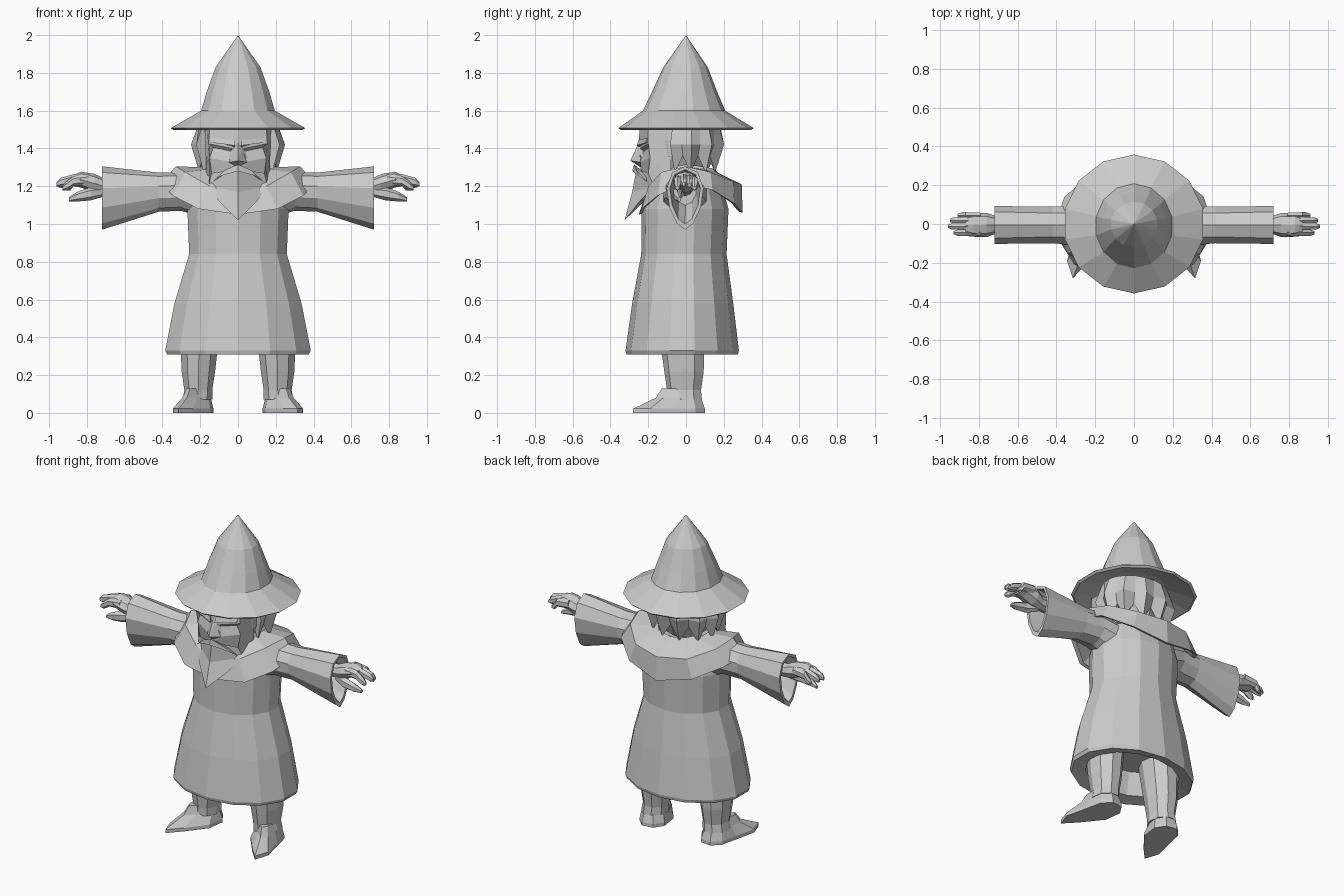
import bpy, bmesh, math
from mathutils import Vector

mat = bpy.data.materials.new("plain grey")
mat.diffuse_color = (0.6, 0.6, 0.6, 1)


def finish(name, bm, mirror=False):
    bmesh.ops.remove_doubles(bm, verts=bm.verts, dist=0.0005)
    bmesh.ops.recalc_face_normals(bm, faces=bm.faces)
    me = bpy.data.meshes.new(name)
    bm.to_mesh(me)
    bm.free()
    me.materials.append(mat)
    ob = bpy.data.objects.new(name, me)
    bpy.context.collection.objects.link(ob)
    if mirror:
        ob.modifiers.new("mirror", "MIRROR").use_mirror_merge = False
    return ob


def loft(name, rings, mirror=False, caps=(True, True)):
    """Skin closed rings of equal point count."""
    bm = bmesh.new()
    vs = [[bm.verts.new(p) for p in r] for r in rings]
    n = len(rings[0])
    for a, b in zip(vs, vs[1:]):
        for i in range(n):
            j = (i + 1) % n
            bm.faces.new((a[i], a[j], b[j], b[i]))
    if caps[0]:
        bm.faces.new(vs[0][::-1])
    if caps[1]:
        bm.faces.new(vs[-1])
    return finish(name, bm, mirror)


def faces(name, verts, polys, mirror=False):
    bm = bmesh.new()
    v = [bm.verts.new(p) for p in verts]
    for p in polys:
        bm.faces.new([v[i] for i in p])
    return finish(name, bm, mirror)


def level(z, rx, y0, y1, n=14, x=0.0):
    """Horizontal oval spanning y0..y1."""
    return [(x + rx * math.sin(t), (y0 + y1) / 2 - (y1 - y0) / 2 * math.cos(t), z)
            for t in (2 * math.pi * i / n for i in range(n))]


def upright(x, y0, y1, z0, z1, n=10, egg=0.0):
    """Oval across the arm, optionally narrowed towards the bottom."""
    pts = []
    for i in range(n):
        t = 2 * math.pi * i / n
        w = 1 + egg * (math.cos(t) - 0.4)
        pts.append((x, (y0 + y1) / 2 + (y1 - y0) / 2 * math.sin(t) * w,
                    (z0 + z1) / 2 + (z1 - z0) / 2 * math.cos(t)))
    return pts


def tube(name, path, n=6, mirror=True):
    """Finger-like bar; path holds (x, y, z, half width, half height)."""
    loft(name, [upright(x, y - w, y + w, z - h, z + h, n) for x, y, z, w, h in path], mirror)


# Robe with a hollow hem
loft("robe", [level(0.46, 0.26, -0.20, 0.18), level(0.325, 0.30, -0.24, 0.21),
              level(0.31, 0.385, -0.315, 0.275), level(0.33, 0.395, -0.32, 0.28),
              level(0.58, 0.345, -0.285, 0.25), level(0.84, 0.265, -0.237, 0.215),
              level(1.08, 0.275, -0.235, 0.225), level(1.20, 0.25, -0.20, 0.19),
              level(1.27, 0.14, -0.13, 0.13)])

# Legs
loft("leg", [level(0.07, 0.08, -0.10, 0.09, 9, 0.215), level(0.12, 0.075, -0.10, 0.085, 9, 0.21),
             level(0.22, 0.09, -0.115, 0.10, 9, 0.21), level(0.48, 0.11, -0.15, 0.11, 9, 0.20)], True)

# Shoes, turned outwards with a pointed toe
sole = [(0.315, -0.28), (0.24, -0.20), (0.145, -0.08), (0.13, 0.03), (0.17, 0.09),
        (0.24, 0.10), (0.29, 0.05), (0.315, -0.06), (0.345, -0.19)]
upper = [(0.27, -0.16), (0.215, -0.11), (0.155, -0.04), (0.145, 0.02), (0.18, 0.075),
         (0.235, 0.08), (0.28, 0.04), (0.29, -0.04), (0.295, -0.12)]
loft("shoe", [[(x, y, 0) for x, y in sole], [(x, y, 0.022) for x, y in sole],
              [(x, y, 0.08) for x, y in upper],
              [(0.22 + (x - 0.22) * 0.7, y * 0.8, 0.13) for x, y in upper]], True)

# Sleeves with an open, drooping cuff
loft("sleeve", [upright(0.18, -0.13, 0.12, 1.03, 1.25), upright(0.30, -0.115, 0.10, 1.07, 1.275),
                upright(0.42, -0.105, 0.095, 1.065, 1.272, egg=0.1),
                upright(0.72, -0.11, 0.10, 0.97, 1.305, egg=0.25),
                upright(0.72, -0.092, 0.082, 1.00, 1.288, egg=0.25),
                upright(0.55, -0.06, 0.055, 1.10, 1.26)], True)

# Hands: palm, fingers and thumb
tube("palm", [(0.50, -0.005, 1.19, 0.045, 0.045), (0.71, -0.005, 1.20, 0.045, 0.042),
              (0.76, -0.005, 1.215, 0.062, 0.05), (0.83, -0.005, 1.235, 0.06, 0.042),
              (0.87, -0.005, 1.23, 0.045, 0.03)], 8)
for i, (y, end, drop) in enumerate([(-0.045, 0.93, 0.03), (-0.012, 0.96, 0.01),
                                    (0.018, 0.95, 0.015), (0.044, 0.91, 0.03)]):
    tube("finger_%d" % (i + 1), [(0.79, y, 1.235, 0.016, 0.028), (0.87, y, 1.242 - drop / 2, 0.020, 0.027),
                                 (end - 0.02, y, 1.23 - drop, 0.019, 0.024),
                                 (end, y, 1.22 - drop, 0.009, 0.011)])
tube("thumb", [(0.71, -0.02, 1.17, 0.02, 0.025), (0.78, -0.045, 1.16, 0.027, 0.035),
               (0.85, -0.045, 1.145, 0.022, 0.026), (0.895, -0.035, 1.13, 0.010, 0.012)])


# Shoulder cape: half outlines from front to back, mirrored into full rings
def both(half):
    return half + [(-x, y, z) for x, y, z in half[-2:0:-1]]


neck = both([(0, -0.14, 1.24), (0.10, -0.13, 1.27), (0.16, -0.06, 1.29), (0.165, 0.01, 1.30),
             (0.15, 0.09, 1.29), (0.10, 0.15, 1.28), (0, 0.17, 1.27)])
mid = both([(0, -0.215, 1.14), (0.15, -0.20, 1.20), (0.28, -0.13, 1.275), (0.33, 0.0, 1.305),
            (0.30, 0.13, 1.275), (0.18, 0.25, 1.225), (0, 0.295, 1.21)])
hem = both([(0, -0.25, 1.05), (0.21, -0.235, 1.08), (0.345, -0.15, 1.15), (0.405, -0.01, 1.215),
            (0.36, 0.14, 1.18), (0.22, 0.255, 1.11), (0, 0.30, 1.06)])
lining = [(x * 0.93, y * 0.93, z + 0.005) for x, y, z in hem]
inner = [(x * 0.93, y * 0.93, z - 0.03) for x, y, z in mid]
loft("cape", [[(x * 0.8, y * 0.8, z - 0.06) for x, y, z in neck],
              [(x * 0.92, y * 0.92, z + 0.015) for x, y, z in neck], neck, mid, hem, lining, inner],
     caps=(True, False))

# Head with a flat face
loft("head", [level(1.18, 0.10, -0.12, 0.10, 10), level(1.27, 0.13, -0.19, 0.11, 10),
              level(1.36, 0.18, -0.22, 0.15, 10), level(1.44, 0.185, -0.235, 0.16, 10),
              level(1.54, 0.18, -0.23, 0.17, 10)])
faces("face", [(0, -0.245, 1.52), (0.15, -0.20, 1.52), (0.155, -0.20, 1.425), (0.03, -0.243, 1.40),
               (0, -0.25, 1.43), (0.13, -0.195, 1.405), (0.035, -0.222, 1.385), (0.15, -0.19, 1.35),
               (0.05, -0.24, 1.33), (0, -0.24, 1.28), (0.14, -0.18, 1.25), (0.17, -0.08, 1.50),
               (0.17, -0.08, 1.26)],
      [(0, 1, 2, 3, 4), (2, 5, 6, 3), (5, 7, 8, 6), (3, 6, 8, 9, 4), (7, 10, 9, 8),
       (1, 11, 12, 10, 7, 5, 2)], True)

# Nose
faces("nose", [(0, -0.245, 1.44), (0, -0.295, 1.335), (0.06, -0.225, 1.325), (0, -0.24, 1.30),
               (0.025, -0.23, 1.42)], [(0, 1, 4), (4, 1, 2), (1, 3, 2)], True)

# Eyebrows
faces("eyebrow", [(0.015, -0.262, 1.415), (0.135, -0.215, 1.43), (0.145, -0.205, 1.455),
                  (0.02, -0.25, 1.445), (0.02, -0.225, 1.40), (0.135, -0.185, 1.43)],
      [(0, 1, 2, 3), (0, 4, 5, 1), (1, 5, 2), (0, 3, 4)], True)

# Moustache
faces("moustache", [(0, -0.275, 1.315), (0, -0.285, 1.28), (0.07, -0.262, 1.285), (0.14, -0.205, 1.22),
                    (0.09, -0.25, 1.255), (0, -0.23, 1.28), (0.07, -0.215, 1.265)],
      [(0, 1, 4, 2), (2, 4, 3), (1, 5, 6, 4), (4, 6, 3), (2, 3, 6), (0, 2, 6, 5)], True)

# Beard, sweeping forward to a point
faces("beard", [(0, -0.262, 1.29), (0.14, -0.20, 1.27), (0.155, -0.17, 1.20), (0.10, -0.245, 1.12),
                (0, -0.325, 1.02), (0, -0.285, 1.17), (0.165, -0.10, 1.33), (0.14, -0.11, 1.21),
                (0.08, -0.20, 1.13), (0, -0.20, 1.14), (0, -0.12, 1.22), (0.15, -0.19, 1.35)],
      [(0, 1, 2, 5), (5, 2, 3, 4), (3, 8, 9, 4), (2, 7, 8, 3), (8, 7, 10, 9),
       (1, 11, 6, 7, 2)], True)

# Hair: jagged locks round the sides and back
n = 15
locks = [[], [], [], []]
for i in range(n):
    t = math.radians(-28 + 236 * i / (n - 1))
    c, s = math.cos(t), math.sin(t)
    tip = i % 2 == 0
    locks[0].append((0.21 * c, 0.01 + 0.17 * s, 1.53))
    locks[1].append(((0.25 if tip else 0.215) * c, 0.01 + (0.20 if tip else 0.165) * s, 1.42))
    locks[2].append(((0.205 if tip else 0.195) * c, 0.01 + (0.15 if tip else 0.14) * s, 1.27 if tip else 1.36))
    locks[3].append((0.15 * c, 0.01 + 0.12 * s, 1.38))
verts = [p for row in locks for p in row]
faces("hair", verts, [(r * n + i, r * n + i + 1, (r + 1) * n + i + 1, (r + 1) * n + i)
                      for r in range(3) for i in range(n - 1)]
      + [(0, n, 2 * n, 3 * n), (n - 1, 2 * n - 1, 3 * n - 1, 4 * n - 1)])

# Hat: wide brim and pointed crown
loft("hat", [level(1.55, 0.19, -0.21, 0.19, 14), level(1.497, 0.35, -0.345, 0.345, 14),
             level(1.508, 0.365, -0.358, 0.358, 14), level(1.60, 0.20, -0.228, 0.208, 14),
             level(1.70, 0.17, -0.18, 0.165, 14), level(1.83, 0.122, -0.12, 0.115, 14),
             level(2.0, 0.0002, -0.0002, 0.0002, 14)], caps=(True, False))
